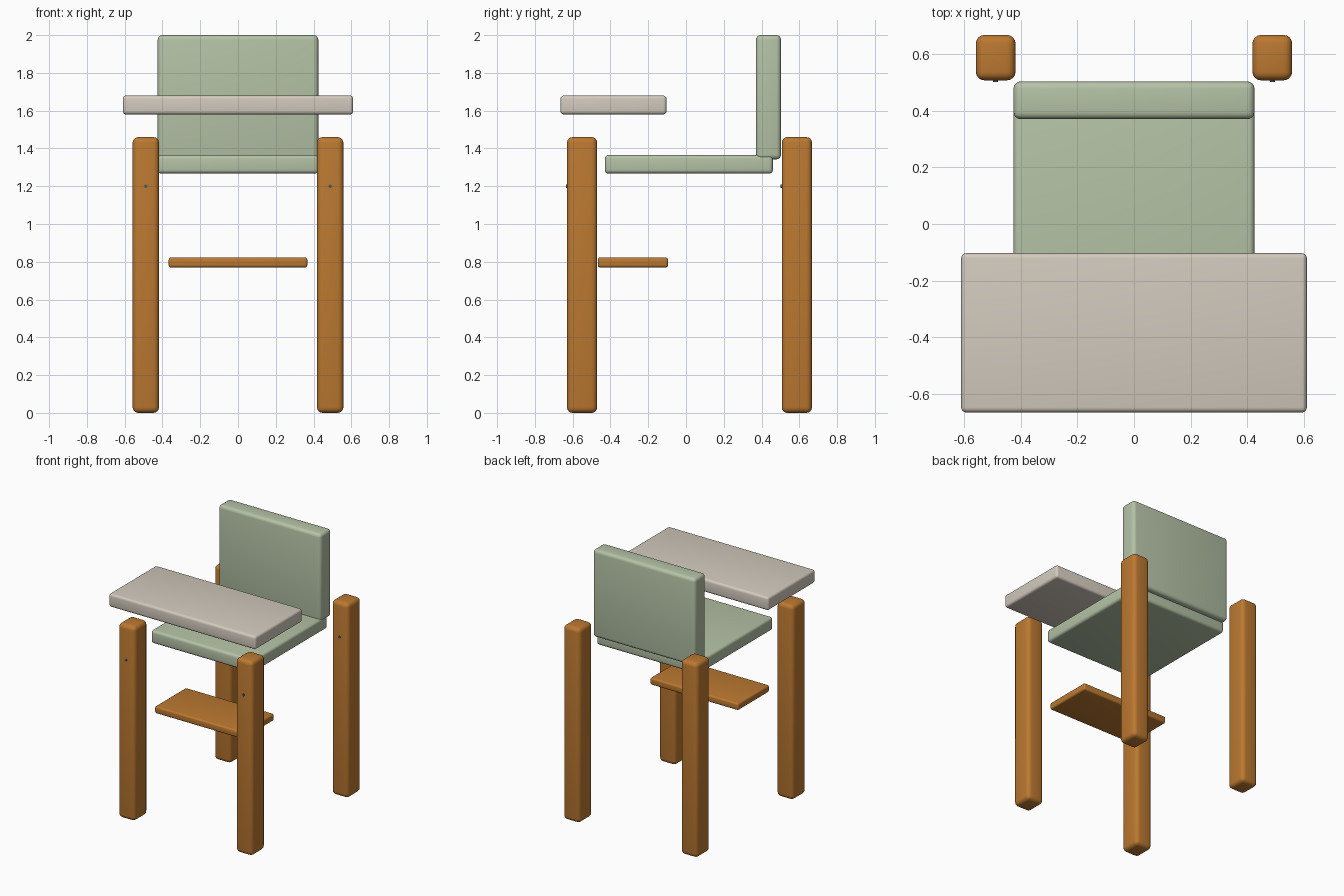
import bpy, math

if "Cube" in bpy.data.objects:
    bpy.data.objects.remove(bpy.data.objects["Cube"])


def material(name, rgb):
    m = bpy.data.materials.new(name)
    m.diffuse_color = (*rgb, 1)
    m.use_nodes = True
    m.node_tree.nodes["Principled BSDF"].inputs["Base Color"].default_value = m.diffuse_color
    return m


wood = material("warm wood", (0.50, 0.19, 0.03))
sage = material("sage cushion", (0.46, 0.54, 0.38))
cream = material("cream tray", (0.65, 0.59, 0.51))
steel = material("dark steel", (0.06, 0.11, 0.15))


def rounded_box(name, x, y, z, radius, mat):
    """Box between (min, max) pairs with softly rounded edges."""
    bpy.ops.mesh.primitive_cube_add(
        size=1, location=[(a + b) / 2 for a, b in (x, y, z)])
    o = bpy.context.object
    o.name = name
    o.scale = [b - a for a, b in (x, y, z)]
    bpy.ops.object.transform_apply(location=False, rotation=False, scale=True)
    b = o.modifiers.new("rounded edges", 'BEVEL')
    b.width = radius
    b.segments = 4
    bpy.ops.object.modifier_apply(modifier=b.name)
    bpy.ops.object.shade_smooth_by_angle(angle=math.radians(35))
    o.data.materials.append(mat)
    return o


# Cushioned seat and backrest, tray, footrest
rounded_box("seat", (-0.425, 0.425), (-0.43, 0.46), (1.267, 1.365), 0.02, sage)
rounded_box("backrest", (-0.425, 0.425), (0.37, 0.503), (1.342, 2.0), 0.025, sage)
rounded_box("tray", (-0.61, 0.61), (-0.665, -0.103), (1.58, 1.68), 0.018, cream)
rounded_box("footrest", (-0.367, 0.367), (-0.467, -0.095), (0.77, 0.823), 0.013, wood)

# Four legs, each with a small bolt head on its front face
for side, sx in (("left", -1), ("right", 1)):
    for end, y0, y1 in (("front", -0.63, -0.47), ("back", 0.507, 0.667)):
        x = 0.488 * sx
        rounded_box(f"{end}_{side}_leg", (x - 0.07, x + 0.07), (y0, y1),
                    (0, 1.46), 0.03, wood)
        bpy.ops.mesh.primitive_cylinder_add(
            vertices=12, radius=0.009, depth=0.02,
            location=(x, y0 + 0.004, 1.2), rotation=(math.pi / 2, 0, 0))
        bolt = bpy.context.object
        bolt.name = f"{end}_{side}_bolt"
        bpy.ops.object.shade_smooth_by_angle(angle=math.radians(35))
        bolt.data.materials.append(steel)
